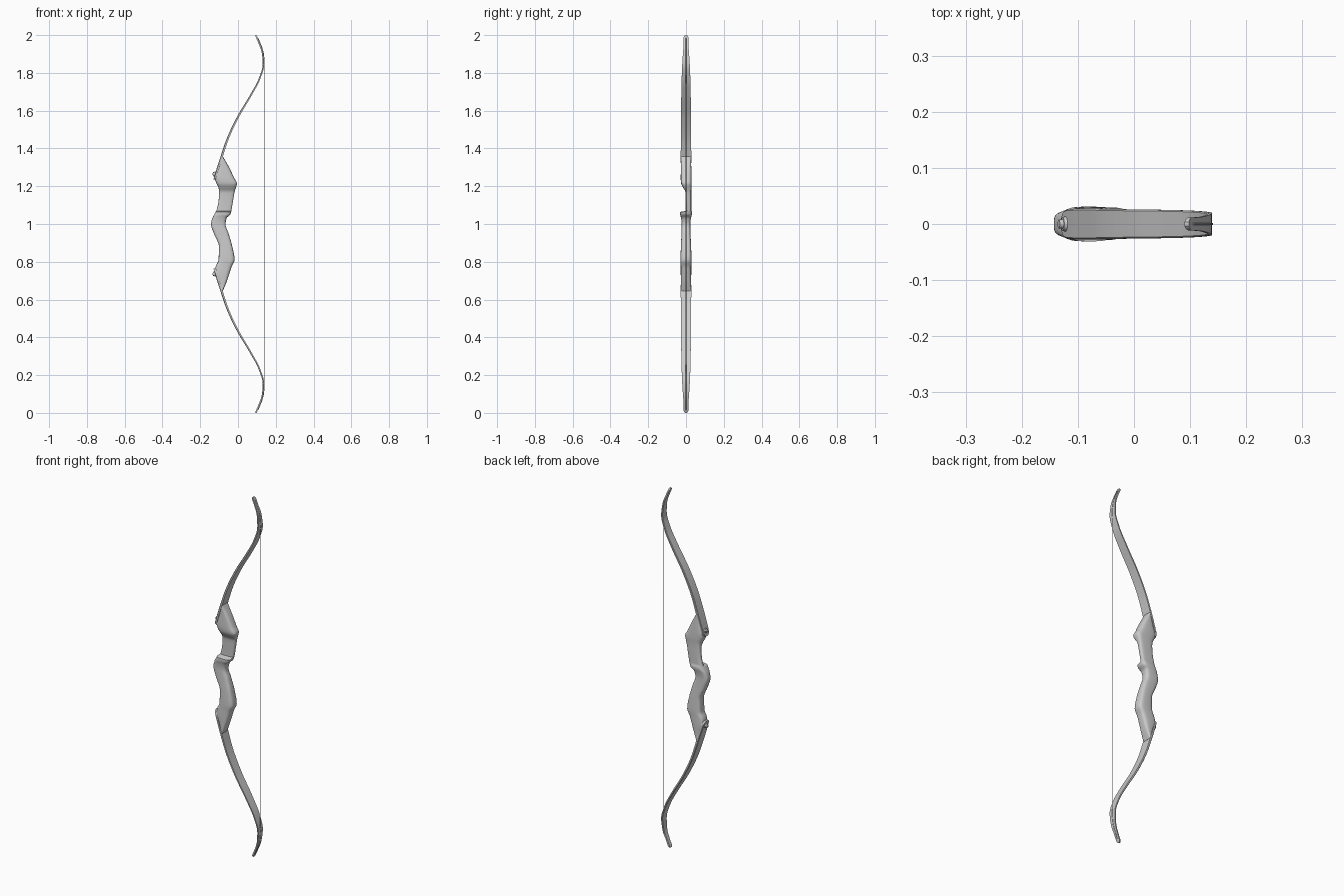
import bpy, bmesh, math
from mathutils import Vector, Matrix

if "Cube" in bpy.data.objects:
    bpy.data.objects.remove(bpy.data.objects["Cube"])


def interp(table, z):
    """Monotone cubic interpolation of table rows (z, a, b, ...)."""
    n = len(table)
    i = max(j for j in range(n - 1) if table[j][0] <= z or j == 0)
    h = table[i + 1][0] - table[i][0]
    t = (z - table[i][0]) / h
    out = []
    for c in range(1, len(table[0])):
        def slope(j):
            return (table[j + 1][c] - table[j][c]) / (table[j + 1][0] - table[j][0])

        def tangent(j):
            if j == 0:
                return slope(0)
            if j == n - 1:
                return slope(n - 2)
            a, b = slope(j - 1), slope(j)
            return 0 if a * b <= 0 else 2 * a * b / (a + b)
        p, q = table[i][c], table[i + 1][c]
        out.append(p * (2*t**3 - 3*t**2 + 1) + q * (3*t**2 - 2*t**3)
                   + h * (tangent(i) * (t**3 - 2*t**2 + t) + tangent(i + 1) * (t**3 - t**2)))
    return out


def samples(table, step):
    zs = []
    for a, b in zip(table, table[1:]):
        k = max(2, math.ceil((b[0] - a[0]) / step))
        zs += [a[0] + (b[0] - a[0]) * j / k for j in range(k)]
    return zs + [table[-1][0]]


def finish(bm, name, angle=35):
    bmesh.ops.recalc_face_normals(bm, faces=bm.faces)
    me = bpy.data.meshes.new(name)
    bm.to_mesh(me)
    bm.free()
    ob = bpy.data.objects.new(name, me)
    bpy.context.collection.objects.link(ob)
    bpy.ops.object.select_all(action='DESELECT')
    ob.select_set(True)
    bpy.context.view_layer.objects.active = ob
    bpy.ops.object.shade_smooth_by_angle(angle=math.radians(angle))
    return ob


def loft(rings, name, angle=35):
    bm = bmesh.new()
    vs = [[bm.verts.new(p) for p in r] for r in rings]
    n = len(rings[0])
    for a, b in zip(vs, vs[1:]):
        for i in range(n):
            bm.faces.new((a[i], a[(i + 1) % n], b[(i + 1) % n], b[i]))
    bm.faces.new(vs[0])
    bm.faces.new(vs[-1])
    return finish(bm, name, angle)


# Riser: z, front x, rear x, y min, y max
RISER = [
    (0.645, -0.088, -0.080, -.026, .026), (0.70, -0.104, -0.058, -.027, .027),
    (0.745, -0.122, -0.043, -.028, .028), (0.775, -0.118, -0.033, -.028, .028),
    (0.81, -0.103, -0.018, -.029, .029), (0.88, -0.101, -0.030, -.027, .027),
    (0.95, -0.128, -0.050, -.024, .024), (1.00, -0.143, -0.066, -.023, .023),
    (1.035, -0.134, -0.058, -.027, .027), (1.05, -0.126, -0.040, -.031, .031),
    (1.064, -0.119, -0.036, -.031, .031), (1.070, -0.115, -0.035, .002, .028),
    (1.13, -0.102, -0.025, .000, .028), (1.17, -0.100, -0.018, -.003, .028),
    (1.195, -0.104, -0.010, -.017, .029), (1.215, -0.114, -0.005, -.026, .030),
    (1.24, -0.122, -0.018, -.028, .030), (1.30, -0.104, -0.047, -.027, .028),
    (1.357, -0.087, -0.080, -.026, .026)]


def rounded(z, power=0.55, n=28):
    x0, x1, y0, y1 = interp(RISER, z)
    ring = []
    for i in range(n):
        a = 2 * math.pi * i / n
        c, s = math.cos(a), math.sin(a)
        ring.append(((x0 + x1) / 2 + (x1 - x0) / 2 * math.copysign(abs(c) ** power, c),
                     (y0 + y1) / 2 + (y1 - y0) / 2 * math.copysign(abs(s) ** power, s), z))
    return ring


loft([rounded(z) for z in samples(RISER, 0.01)], "riser", 40)

# Limbs: z, centre x, half width, half thickness
LIMB = [
    (1.235, -0.124, .010, .006), (1.242, -0.122, .020, .006), (1.26, -0.117, .026, .006),
    (1.355, -0.087, .028, .006), (1.45, -0.055, .027, .0055), (1.565, -0.001, .026, .005),
    (1.68, 0.067, .025, .0045), (1.77, 0.114, .023, .004), (1.845, 0.135, .020, .004),
    (1.905, 0.130, .016, .004), (1.965, 0.109, .012, .004), (1.988, 0.099, .012, .004),
    (1.995, 0.096, .009, .004), (1.999, 0.094, .004, .004)]


def normal(z):
    a, b = interp(LIMB, max(z - .003, 1.235))[0], interp(LIMB, min(z + .003, 1.999))[0]
    return Vector((1, 0, -(b - a) / .006)).normalized()


def limb_ring(z, flip):
    x, w, t = interp(LIMB, z)
    n, c = normal(z), Vector((x, 0, z))
    pts = [c + n * t * i + Vector((0, w * j, 0))
           for i, j in ((-1, -.9), (-.5, -1), (1, -1), (1, 1), (-.5, 1), (-1, .9))]
    return [(p.x, p.y, 2 - p.z if flip else p.z) for p in pts]


def bolt(name, flip):
    bm = bmesh.new()
    d = -normal(1.262)
    for off, r, depth in ((.008, .014, .008), (.014, .009, .010)):
        pos = Vector((-0.116, 0, 1.262)) + d * off
        m = Matrix.Translation(pos) @ d.to_track_quat('Z', 'Y').to_matrix().to_4x4()
        bmesh.ops.create_cone(bm, cap_ends=True, segments=20, radius1=r,
                              radius2=r * .85, depth=depth, matrix=m)
    if flip:
        for v in bm.verts:
            v.co.z = 2 - v.co.z
    finish(bm, name)


for side, flip in (("upper", False), ("lower", True)):
    loft([limb_ring(z, flip) for z in samples(LIMB, 0.015)], side + "_limb", 30)
    bolt(side + "_limb_bolt", flip)

# Bowstring: straight span, then lying along the recurves to the nocks
half = [Vector((0.138, 0, 1.82))]
for z in (1.845, 1.875, 1.905, 1.935, 1.965, 1.983):
    x, w, t = interp(LIMB, z)
    half.append(Vector((x, 0, z)) + normal(z) * (t + .0008))
path = [Vector((p.x, 0, 2 - p.z)) for p in reversed(half)] + half
cu = bpy.data.curves.new("bowstring", 'CURVE')
cu.dimensions = '3D'
cu.bevel_depth = 0.0016
cu.bevel_resolution = 2
cu.use_fill_caps = True
sp = cu.splines.new('POLY')
sp.points.add(len(path) - 1)
for pt, p in zip(sp.points, path):
    pt.co = (*p, 1)
bpy.context.collection.objects.link(bpy.data.objects.new("bowstring", cu))
